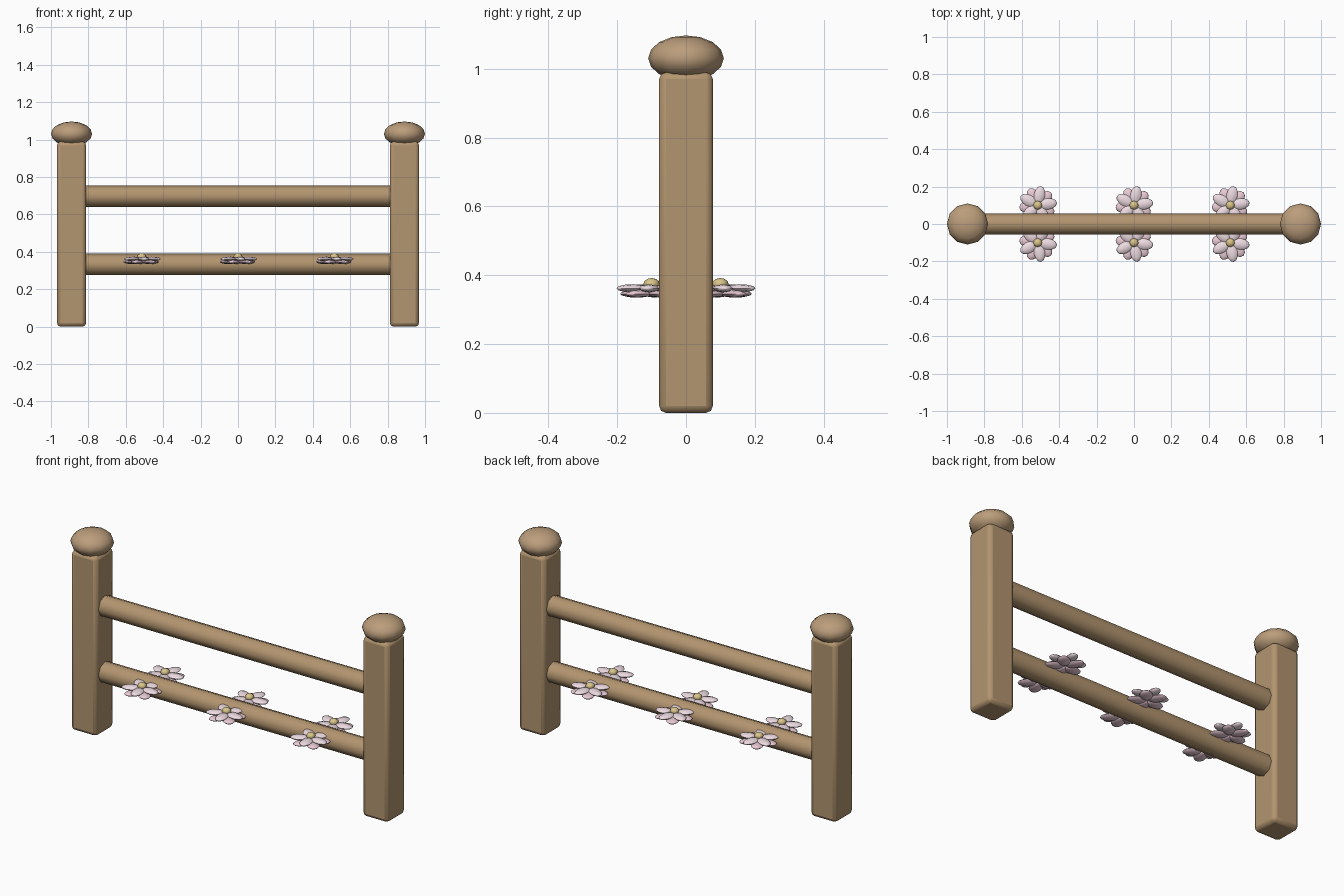
import bpy, math
from mathutils import Matrix, Vector

if "Cube" in bpy.data.objects:
    bpy.data.objects.remove(bpy.data.objects["Cube"])


def material(name, rgb):
    m = bpy.data.materials.new(name)
    m.diffuse_color = (*rgb, 1)
    m.use_nodes = True
    m.node_tree.nodes["Principled BSDF"].inputs["Base Color"].default_value = m.diffuse_color
    return m


WOOD = material("wood", (0.45, 0.30, 0.16))
KNOB = material("knob_wood", (0.50, 0.34, 0.20))
PETAL = material("pale_petal", (0.85, 0.71, 0.76))
PINK = material("pink_petal", (0.83, 0.60, 0.67))
GOLD = material("flower_centre", (0.70, 0.56, 0.25))


def finish(name, mat, angle=50):
    ob = bpy.context.object
    ob.name = name
    ob.data.materials.append(mat)
    bpy.ops.object.shade_smooth_by_angle(angle=math.radians(angle))
    return ob


def ball(name, loc, size, mat, segs, rings):
    bpy.ops.mesh.primitive_uv_sphere_add(segments=segs, ring_count=rings, radius=1, location=loc)
    bpy.context.object.data.transform(Matrix.Diagonal((*size, 1)))
    return finish(name, mat)


def petal(name, centre, angle, reach, width, thick, mat):
    # ellipsoid with its poles at the root and the tip
    half = reach * 0.47
    bpy.ops.mesh.primitive_uv_sphere_add(segments=8, ring_count=6, radius=1)
    m = (Matrix.Translation(Vector((reach - half, 0, 0)))
         @ Matrix.Diagonal((half, width, thick, 1))
         @ Matrix.Rotation(math.pi / 2, 4, 'Y'))
    ob = bpy.context.object
    ob.data.transform(m)
    ob.location = centre
    ob.rotation_euler.z = angle
    return finish(name, mat)


# posts with round caps
for side, sx in (("left", -1), ("right", 1)):
    bpy.ops.mesh.primitive_cube_add(size=1, location=(sx * 0.89, 0, 0.495))
    bpy.context.object.data.transform(Matrix.Diagonal((0.156, 0.156, 0.99, 1)))
    post = finish(side + "_post", WOOD)
    bev = post.modifiers.new("soft_edges", 'BEVEL')
    bev.width = 0.02
    bev.segments = 2
    ball(side + "_post_cap", (sx * 0.89, 0, 1.031), (0.11, 0.11, 0.066), KNOB, 12, 8)

# octagonal rails
for name, z in (("upper_rail", 0.698), ("lower_rail", 0.333)):
    bpy.ops.mesh.primitive_cylinder_add(vertices=8, radius=0.057, depth=1.68, location=(0, 0, z))
    bpy.context.object.data.transform(Matrix.Rotation(math.pi / 2, 4, 'Y'))
    finish(name, WOOD)

# flowers on both sides of the lower rail
for i, x in enumerate((-0.515, 0, 0.515)):
    for side, sy in (("front", -1), ("back", 1)):
        tag = f"{side}_flower_{i + 1}"
        y = sy * 0.1
        for k in range(5):
            a = sy * math.radians(80 + 72 * k)
            petal(f"{tag}_top_petal_{k + 1}", (x, y, 0.362), a, 0.104, 0.03, 0.012, PETAL)
            petal(f"{tag}_under_petal_{k + 1}", (x, y, 0.346), a + math.radians(36) * sy,
                  0.099, 0.033, 0.011, PINK)
        ball(f"{tag}_centre", (x, y, 0.374), (0.024, 0.024, 0.018), GOLD, 8, 6)
